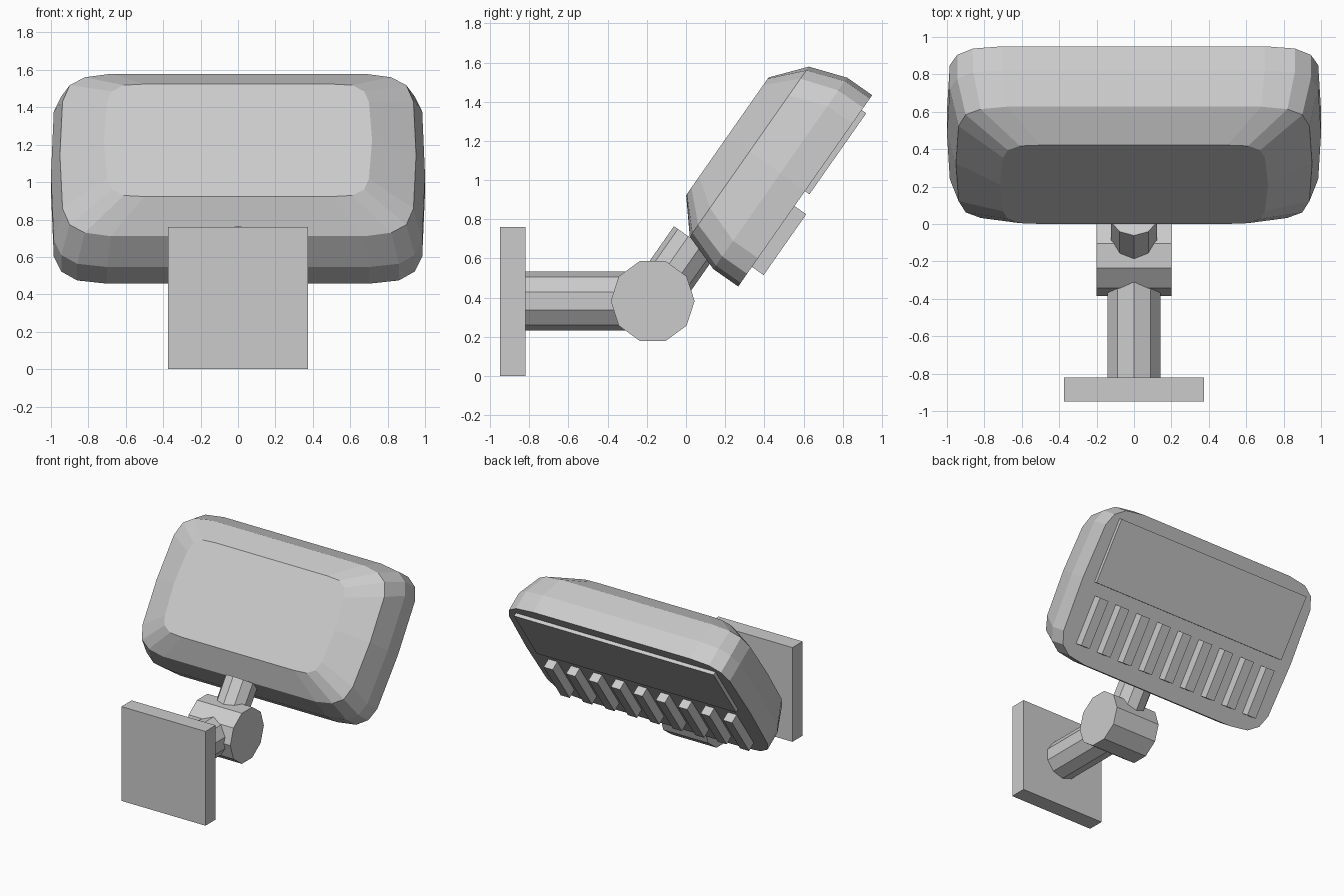
import bpy, bmesh, math
from mathutils import Vector

if "Cube" in bpy.data.objects:
    bpy.data.objects.remove(bpy.data.objects["Cube"])

grey = bpy.data.materials.new("light grey")
grey.diffuse_color = (0.6, 0.6, 0.6, 1)
grey.use_nodes = True
grey.node_tree.nodes["Principled BSDF"].inputs["Base Color"].default_value = grey.diffuse_color

PIVOT = Vector((0, -0.17, 0.383))
TILT = math.radians(55)
X = Vector((1, 0, 0))
U = Vector((0, math.cos(TILT), math.sin(TILT)))     # along the head, upward
N = Vector((0, math.sin(TILT), -math.cos(TILT)))    # out of the lamp side


def loft(name, rings):
    """Closed solid through rings of points, capped at both ends."""
    bm = bmesh.new()
    vs = [[bm.verts.new(p) for p in r] for r in rings]
    n = len(vs[0])
    for a, b in zip(vs, vs[1:]):
        for i in range(n):
            j = (i + 1) % n
            bm.faces.new((a[i], a[j], b[j], b[i]))
    bm.faces.new(vs[0])
    bm.faces.new(vs[-1])
    bmesh.ops.recalc_face_normals(bm, faces=bm.faces[:])
    me = bpy.data.meshes.new(name)
    bm.to_mesh(me)
    bm.free()
    me.materials.append(grey)
    ob = bpy.data.objects.new(name, me)
    bpy.context.collection.objects.link(ob)
    return ob


def prism(name, start, end, e1, e2, r, sides=10):
    """Regular prism; first corner points along e1."""
    angs = [2 * math.pi * i / sides for i in range(sides)]
    off = [r * (math.cos(a) * e1 + math.sin(a) * e2) for a in angs]
    loft(name, [[start + o for o in off], [end + o for o in off]])


def block(name, origin, axes, lo, hi):
    """Box between lo and hi along three axes."""
    def p(a, b, c):
        return origin + axes[0] * a + axes[1] * b + axes[2] * c
    loft(name, [[p(lo[0], lo[1], c), p(hi[0], lo[1], c),
                 p(hi[0], hi[1], c), p(lo[0], hi[1], c)] for c in (lo[2], hi[2])])


Y, Z, O = Vector((0, 1, 0)), Vector((0, 0, 1)), Vector()

# wall plate, arm, pivot and neck
block("wall_plate", O, (X, Y, Z), (-0.375, -0.95, 0), (0.375, -0.82, 0.76))
prism("arm", Vector((0, -0.83, 0.383)), Vector((0, -0.2, 0.383)), Z, X, 0.15)
prism("pivot_drum", PIVOT - X * 0.2, PIVOT + X * 0.2, Y, Z, 0.214)
prism("neck", PIVOT, PIVOT + U * 0.375, N, X, 0.13)

# head shell: quarter outlines mirrored into rounded rings, (depth, points)
MID = 0.907
rim = [(0.70, 0.596), (0.86, 0.575), (0.945, 0.517), (0.985, 0.42), (1.0, 0)]
shell = [
    (-0.17, [(0.50, 0.367), (0.61, 0.36), (0.675, 0.32), (0.70, 0.25), (0.717, 0)]),
    (-0.033, [(0.68, 0.53), (0.82, 0.507), (0.90, 0.455), (0.938, 0.35), (0.952, 0)]),
    (0.16, rim),
    (0.315, rim),
]


def ring(depth, q):
    right = q + [(x, -u) for x, u in reversed(q[:-1])]
    pts = right + [(-x, u) for x, u in reversed(right)]
    return [PIVOT + X * x + U * (MID + u) + N * depth for x, u in pts]


loft("lamp_head", [ring(d, q) for d, q in shell])

# lens panel and cooling ribs on the lamp side
block("lens_panel", PIVOT, (X, U, N), (-0.89, 0.905, 0.30), (0.89, 1.41, 0.343))
for i in range(9):
    x = -0.8 + 0.2 * i
    block(f"cooling_rib_{i + 1}", PIVOT, (X, U, N),
          (x - 0.04, 0.433, 0.30), (x + 0.04, 0.812, 0.388))
